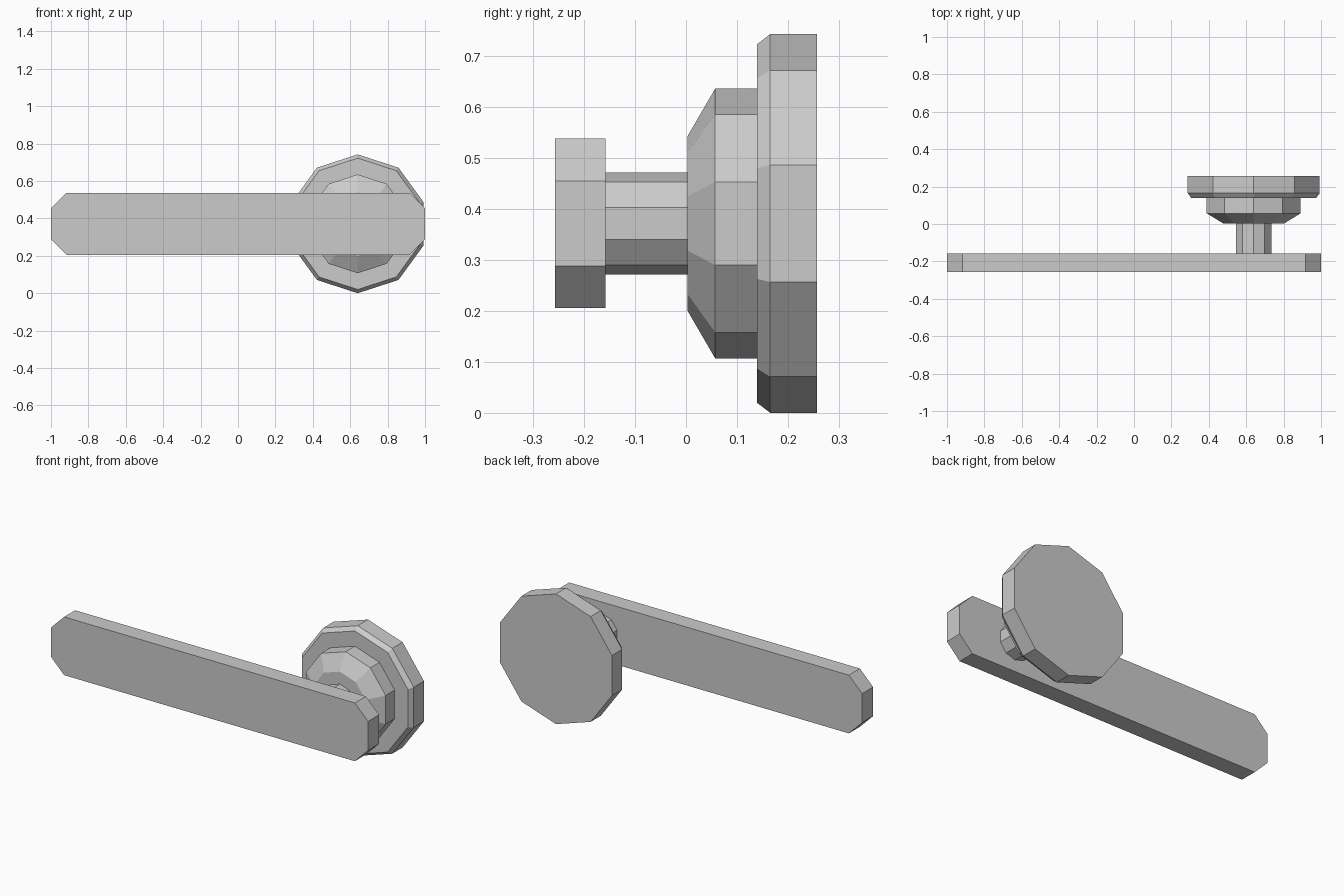
import bpy, bmesh
from math import sin, cos, pi

if "Cube" in bpy.data.objects:
    bpy.data.objects.remove(bpy.data.objects["Cube"])

CX, CZ, SIDES = 0.64, 0.371, 10


def make_object(name, bm):
    bmesh.ops.recalc_face_normals(bm, faces=bm.faces)
    mesh = bpy.data.meshes.new(name)
    bm.to_mesh(mesh)
    bm.free()
    obj = bpy.data.objects.new(name, mesh)
    bpy.context.collection.objects.link(obj)
    return obj


def turned(name, profile):
    """Ten-sided capped solid along y from (y, radius) pairs."""
    bm = bmesh.new()
    rings = []
    for y, r in profile:
        angles = [pi / 2 + 2 * pi * i / SIDES for i in range(SIDES)]
        rings.append([bm.verts.new((CX + r * cos(a), y, CZ + r * sin(a))) for a in angles])
    for a, b in zip(rings, rings[1:]):
        for i in range(SIDES):
            j = (i + 1) % SIDES
            bm.faces.new((a[i], a[j], b[j], b[i]))
    bm.faces.new(rings[0])
    bm.faces.new(rings[-1])
    return make_object(name, bm)


def lever(name, y0, y1, half_len, half_h, cut_x, cut_z):
    """Flat bar with chamfered corners, extruded along y."""
    bm = bmesh.new()
    x, z = half_len, half_h
    outline = [(x, z - cut_z), (x - cut_x, z), (cut_x - x, z), (-x, z - cut_z),
               (-x, cut_z - z), (cut_x - x, -z), (x - cut_x, -z), (x, cut_z - z)]
    face = bm.faces.new([bm.verts.new((px, y0, CZ + pz)) for px, pz in outline])
    ext = bmesh.ops.extrude_face_region(bm, geom=[face])
    verts = [v for v in ext["geom"] if isinstance(v, bmesh.types.BMVert)]
    bmesh.ops.translate(bm, verts=verts, vec=(0, y1 - y0, 0))
    return make_object(name, bm)


# Wall plate with bevelled front rim
turned("wall_plate", [(0.257, 0.371), (0.165, 0.371), (0.139, 0.351)])
# Tapered collar
turned("collar", [(0.139, 0.264), (0.057, 0.264), (0.003, 0.171)])
# Spindle joining the collar to the handle
turned("spindle", [(0.003, 0.1), (-0.158, 0.1)])
# Handle bar
lever("lever_handle", -0.257, -0.158, 1.0, 0.166, 0.083, 0.083)
